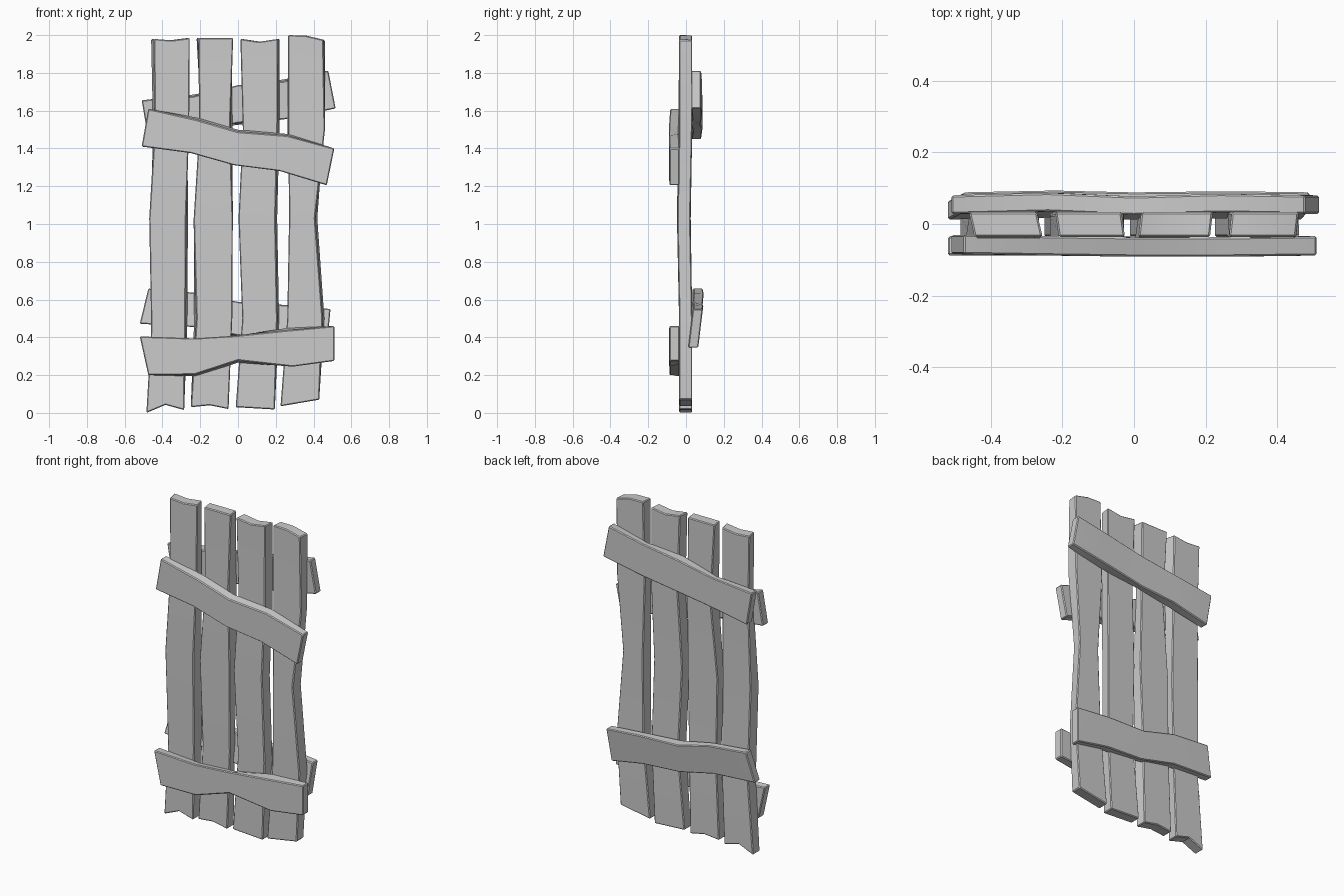
import bpy, bmesh
from math import radians
from mathutils import Vector


def board(name, stations, y_front, y_back, notch=(0, 0), tilt=0.0):
    """Loft a rough board. Station = edge A (x, z), edge B (x, z), sideways
    shift of the back face, depth offset. notch pushes the end centres inward."""
    bm = bmesh.new()
    rings = []
    last = len(stations) - 1
    mids = [(Vector(s[0]) + Vector(s[1])) / 2 for s in stations]
    for i, (a, b, shift, dy) in enumerate(stations):
        a, b, m = Vector(a), Vector(b), mids[i].copy()
        if i == 0:
            m += (mids[1] - mids[0]).normalized() * notch[0]
        elif i == last:
            m += (mids[-2] - mids[-1]).normalized() * notch[1]
        off = (b - a).normalized() * shift
        ring = [bm.verts.new((p.x, y_front + dy + t * tilt, p.y))
                for p, t in ((a, -1), (m, 0), (b, 1))]
        ring += [bm.verts.new((p.x + off.x, y_back + dy + t * tilt, p.y + off.y))
                 for p, t in ((b, 1), (m, 0), (a, -1))]
        rings.append(ring)
    for r, q in zip(rings, rings[1:]):
        for k in range(6):
            n = (k + 1) % 6
            bm.faces.new((r[k], r[n], q[n], q[k]))
    for r in (rings[0], rings[-1]):
        bm.faces.new((r[0], r[1], r[4], r[5]))
        bm.faces.new((r[1], r[2], r[3], r[4]))
    bmesh.ops.recalc_face_normals(bm, faces=bm.faces[:])
    # lightly worn edges
    sharp = [e for e in bm.edges if e.calc_face_angle(0) > radians(45)]
    bmesh.ops.bevel(bm, geom=sharp, offset=0.005, segments=1,
                    affect='EDGES', clamp_overlap=True)
    me = bpy.data.meshes.new(name)
    bm.to_mesh(me)
    bm.free()
    ob = bpy.data.objects.new(name, me)
    bpy.context.collection.objects.link(ob)
    bpy.ops.object.select_all(action='DESELECT')
    ob.select_set(True)
    bpy.context.view_layer.objects.active = ob
    bpy.ops.object.shade_smooth_by_angle(angle=radians(25))


# Upright planks, bottom to top, left edge then right edge
board("upright_plank_1", [
    ((-0.485, 0.0), (-0.285, 0.015), 0.0, 0.0),
    ((-0.46, 0.45), (-0.278, 0.45), 0.01, 0.0),
    ((-0.47, 1.03), (-0.275, 1.03), 0.01, -0.012),
    ((-0.44, 1.52), (-0.258, 1.52), -0.01, -0.005),
    ((-0.445, 1.98), (-0.255, 1.985), -0.016, 0.0)],
    -0.036, 0.033, (0.035, 0.01))
board("upright_plank_2", [
    ((-0.25, 0.03), (-0.05, 0.02), 0.0, 0.0),
    ((-0.22, 0.5), (-0.03, 0.5), -0.012, 0.0),
    ((-0.235, 1.03), (-0.027, 1.03), 0.0, -0.008),
    ((-0.205, 1.5), (-0.042, 1.5), 0.013, 0.0),
    ((-0.21, 1.985), (-0.025, 1.985), -0.01, 0.0)],
    -0.036, 0.033, (0.015, 0.0))
board("upright_plank_3", [
    ((-0.012, 0.03), (0.195, 0.018), 0.0, 0.0),
    ((0.022, 0.5), (0.208, 0.5), 0.01, 0.0),
    ((0.002, 1.03), (0.198, 1.03), 0.01, -0.012),
    ((0.025, 1.5), (0.21, 1.5), 0.01, 0.0),
    ((0.012, 1.98), (0.212, 1.98), 0.008, 0.0)],
    -0.036, 0.033, (0.0, 0.015))
board("upright_plank_4", [
    ((0.225, 0.035), (0.43, 0.07), 0.0, 0.0),
    ((0.26, 0.5), (0.448, 0.5), 0.01, 0.0),
    ((0.27, 1.03), (0.408, 1.03), 0.012, -0.01),
    ((0.266, 1.5), (0.46, 1.5), -0.005, 0.0),
    ((0.265, 2.0), (0.452, 1.975), 0.008, 0.0)],
    -0.036, 0.033, (0.0, -0.01))

# Front cross boards, left to right, lower edge then upper edge
board("front_upper_board", [
    ((-0.51, 1.41), (-0.475, 1.61), 0.0, 0.004),
    ((-0.25, 1.375), (-0.22, 1.552), 0.012, 0.0),
    ((-0.02, 1.31), (0.0, 1.488), 0.012, -0.003),
    ((0.22, 1.28), (0.26, 1.468), 0.01, -0.003),
    ((0.47, 1.205), (0.51, 1.4), 0.0, 0.0)],
    -0.088, -0.034)
board("front_lower_board", [
    ((-0.475, 0.2), (-0.52, 0.405), 0.0, 0.0),
    ((-0.23, 0.203), (-0.23, 0.395), -0.01, 0.0),
    ((0.0, 0.278), (0.0, 0.41), -0.012, 0.0),
    ((0.29, 0.245), (0.26, 0.437), 0.012, -0.003),
    ((0.51, 0.275), (0.51, 0.46), 0.0, 0.0)],
    -0.088, -0.034)

# Back cross boards
board("back_upper_board", [
    ((-0.475, 1.45), (-0.51, 1.655), 0.0, 0.0),
    ((-0.22, 1.49), (-0.24, 1.675), 0.01, 0.007),
    ((0.0, 1.535), (0.0, 1.735), -0.01, -0.003),
    ((0.25, 1.555), (0.24, 1.755), 0.01, 0.004),
    ((0.517, 1.612), (0.478, 1.812), 0.0, 0.0)],
    0.028, 0.08)
board("back_lower_board", [
    ((-0.52, 0.472), (-0.475, 0.658), 0.0, 0.0),
    ((-0.24, 0.455), (-0.22, 0.635), 0.0, 0.005),
    ((0.0, 0.41), (0.0, 0.588), -0.01, 0.0),
    ((0.25, 0.385), (0.26, 0.57), 0.0, 0.003),
    ((0.47, 0.345), (0.49, 0.55), 0.0, 0.0)],
    0.024, 0.077, tilt=0.012)
